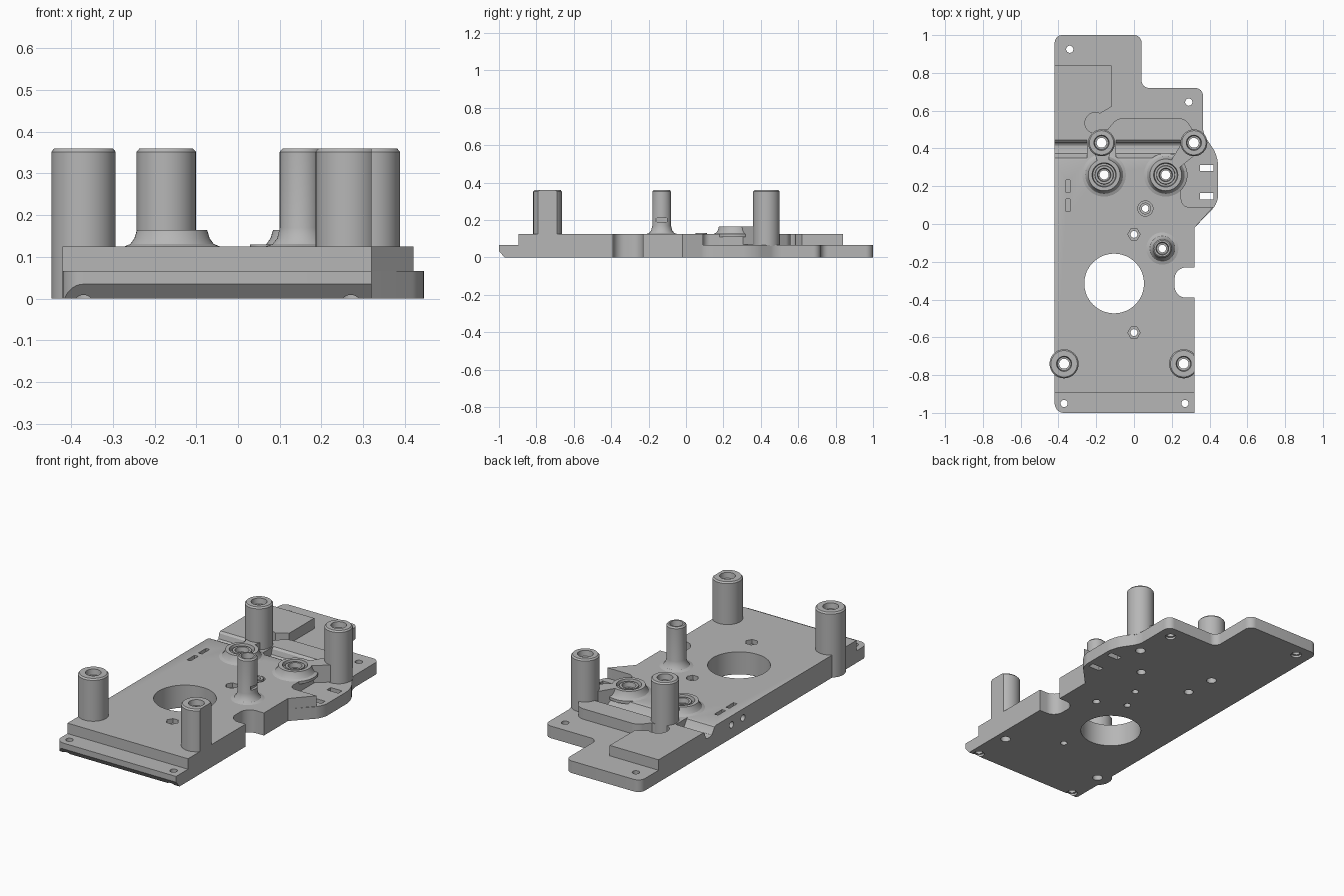
import bpy, bmesh, math
from mathutils import Vector

if "Cube" in bpy.data.objects:
    bpy.data.objects.remove(bpy.data.objects["Cube"])

grey = bpy.data.materials.new("plain grey")
grey.use_nodes = True
COLOUR = (0.47, 0.47, 0.47, 1)
grey.diffuse_color = COLOUR
grey.node_tree.nodes["Principled BSDF"].inputs["Base Color"].default_value = COLOUR
parts = []
FLANGE, DECK, TOP = 0.067, 0.125, 0.36


def finish(name, bm, keep):
    bmesh.ops.recalc_face_normals(bm, faces=bm.faces)
    mesh = bpy.data.meshes.new(name)
    bm.to_mesh(mesh)
    bm.free()
    mesh.materials.append(grey)
    ob = bpy.data.objects.new(name, mesh)
    bpy.context.collection.objects.link(ob)
    if keep:
        parts.append(ob)
    else:
        ob.hide_render = True
    return ob


def rounded(points):
    """Replace each corner given as (x, y, radius) by a short curve."""
    out = []
    for i, p in enumerate(points):
        c = Vector(p[:2])
        if len(p) == 2:
            out.append(c)
            continue
        a, b = Vector(points[i - 1][:2]), Vector(points[(i + 1) % len(points)][:2])
        s, e = c + (a - c).normalized() * p[2], c + (b - c).normalized() * p[2]
        mid = c * 0.83 + (s + e) * 0.085
        for k in range(9):
            t = k / 8
            w = 0.7071
            d = (1 - t) ** 2 + 2 * w * t * (1 - t) + t * t
            out.append((s * (1 - t) ** 2 + c * 2 * w * t * (1 - t) + e * t * t) / d)
    return out


def prism(name, points, lo, hi, keep=False, along_x=False):
    bm = bmesh.new()
    rings = []
    for h in (lo, hi):
        rings.append([bm.verts.new((h, p[0], p[1]) if along_x else (p[0], p[1], h))
                      for p in rounded(points)])
    n = len(rings[0])
    bm.faces.new(rings[0])
    bm.faces.new(rings[1])
    for i in range(n):
        j = (i + 1) % n
        bm.faces.new((rings[0][i], rings[0][j], rings[1][j], rings[1][i]))
    return finish(name, bm, keep)


def circle(x, y, r, n=40):
    return [(x + r * math.cos(math.tau * i / n), y + r * math.sin(math.tau * i / n)) for i in range(n)]


def rect(x0, x1, y0, y1):
    return [(x0, y0), (x1, y0), (x1, y1), (x0, y1)]


def lathe(name, x, y, profile, n=48):
    """Spin a closed (radius, height) profile around a vertical axis."""
    bm = bmesh.new()
    rings = [[bm.verts.new((x + a, y + b, z)) for a, b in circle(0, 0, r, n)] for r, z in profile]
    for k, ring in enumerate(rings):
        nxt = rings[(k + 1) % len(rings)]
        for i in range(n):
            j = (i + 1) % n
            bm.faces.new((ring[i], ring[j], nxt[j], nxt[i]))
    return finish(name, bm, True)


def cut(targets, cutter):
    for ob in targets:
        mod = ob.modifiers.new("cut", "BOOLEAN")
        mod.operation, mod.solver, mod.object = "DIFFERENCE", "EXACT", cutter
        bpy.context.view_layer.objects.active = ob
        bpy.ops.object.modifier_apply(modifier=mod.name)
    bpy.data.objects.remove(cutter)


def drill(targets, x, y, r, lo=-0.1, hi=0.5, n=40):
    cut(targets, prism("drill", circle(x, y, r, n), lo, hi))


# Lower flange and raised deck, sharing the notched right edge
notch = [(0.32, -0.39), (0.215, -0.39, 0.06), (0.215, -0.23, 0.06), (0.32, -0.23), (0.32, -0.02)]
flange = prism("base_flange", [(-0.42, -1, 0.05), (0.32, -1)] + notch + [
    (0.445, 0.11, 0.04), (0.445, 0.36, 0.05), (0.365, 0.48, 0.03), (0.365, 0.72, 0.04),
    (0.04, 0.72, 0.04), (0.04, 1, 0.04), (-0.42, 1, 0.04)], 0, FLANGE, True)
deck = prism("raised_deck", [(-0.42, -0.895), (0.32, -0.895)] + notch + [
    (0.42, 0.09), (0.25, 0.09, 0.04), (0.25, 0.33), (0.38, 0.42), (0.365, 0.48),
    (0.31, 0.5), (0.27, 0.56, 0.03), (-0.09, 0.56, 0.03), (-0.14, 0.5), (-0.18, 0.5),
    (-0.18, 0.585), (-0.12, 0.62), (-0.12, 0.84), (-0.42, 0.84)], FLANGE, DECK, True)
plates = [flange, deck]
drill([deck], -0.205, 0.535, 0.055)

# Rounded lip stepping down to the ear
prism("ear_lip", [(0.40, FLANGE), (0.445, FLANGE), (0.445, 0.075), (0.425, 0.085), (0.42, 0.1),
                  (0.418, 0.115), (0.40, DECK)], 0.085, 0.1, False, True)
bpy.data.objects.remove(bpy.data.objects["ear_lip"])

# Soft cross grooves in the deck
groove = [(0.335, 0.2), (0.335, 0.126), (0.35, 0.12), (0.362, 0.1), (0.374, 0.085), (0.39, 0.08),
          (0.415, 0.08), (0.428, 0.088), (0.435, 0.115), (0.447, 0.126), (0.447, 0.2)]
for x0, x1 in ((-0.5, -0.25), (-0.095, 0.25)):
    cut([deck], prism("groove", groove, x0, x1, along_x=True))

# Under-chamfer along the front edge
cut([flange], prism("chamfer", [(-1.1, -0.1), (-0.97, -0.1), (-0.97, 0), (-1, 0.035), (-1.1, 0.035)],
                    -0.6, 0.6, along_x=True))

# Large opening, screw holes with underside counterbores
drill(plates, -0.105, -0.315, 0.158, n=64)
for x, y in ((-0.34, 0.925), (0.29, 0.645), (-0.37, -0.95), (0.27, -0.95)):
    drill([flange], x, y, 0.019)
    drill([flange], x, y, 0.028, hi=0.012)

# Hexagonal nut pockets
for y in (-0.055, -0.575):
    drill(plates, 0, y, 0.018)
    drill([deck], 0, y, 0.033, lo=0.1, n=6)

# Ear slots, cable-tie slots and their side holes
for y in (0.13, 0.28):
    cut([flange], prism("slot", rect(0.35, 0.42, y, y + 0.033), -0.1, 0.3))
for y in (0.1, 0.2):
    cut(plates, prism("slot", rect(-0.36, -0.338, y - 0.033, y + 0.033), 0.05, 0.3))
    cut(plates, prism("side_hole", circle(y, 0.075, 0.018, 24), -0.5, -0.35, along_x=True))


def post(name, x, y, r, bore, bottom, foot=()):
    drill(plates, x, y, bore)
    return lathe(name, x, y, [(bore, bottom)] + list(foot) + ([] if foot else [(r, bottom)]) + [
        (r, TOP - 0.008), (r - 0.007, TOP), (bore + 0.014, TOP), (bore + 0.01, TOP - 0.03),
        (bore, TOP - 0.03)])


# Tall standoffs; the front right one is trimmed flush with the edge
post("front_right_post", -0.37, -0.74, 0.077, 0.026, 0)
trimmed = post("front_left_post", 0.263, -0.74, 0.077, 0.026, 0.12)
cut([trimmed], prism("trim", rect(0.32, 0.6, -1, -0.5), 0, 0.5))
post("rear_right_post", -0.172, 0.43, 0.071, 0.026, 0.07)
post("rear_left_post", 0.317, 0.43, 0.071, 0.026, FLANGE - 0.005)
flare = [(0.085, 0.12), (0.085, DECK), (0.067, 0.131), (0.056, 0.145), (0.05, 0.17)]
centre = post("centre_post", 0.15, -0.13, 0.05, 0.02, 0.12, flare)
cut([centre], prism("keyhole", rect(0.185, 0.25, -0.16, -0.1), 0.19, 0.21))

# Flared bushing seats, each tied by a web to its rear post
for side, x, px in (("right", -0.158, -0.172), ("left", 0.168, 0.317)):
    drill(plates, x, 0.26, 0.024)
    lathe(side + "_bushing", x, 0.26, [
        (0.024, 0.11), (0.115, 0.11), (0.115, DECK), (0.1, 0.131), (0.09, 0.145), (0.084, 0.165),
        (0.064, 0.165), (0.06, 0.145), (0.05, 0.145), (0.048, 0.16), (0.036, 0.16), (0.032, 0.135),
        (0.024, 0.135)])
    a, b = Vector((x, 0.26)), Vector((px, 0.43))
    d = (b - a).normalized()
    n = Vector((-d.y, d.x)) * 0.055
    a = a + d * 0.066
    prism(side + "_web", [a - n * 0.5, b - n, b + n, a + n * 0.5], 0.07, 0.165, True)
    # Keep the post bore clear of the web
    drill([parts[-1]], px, 0.43, 0.05)

# Small recessed pivot
drill(plates, 0.06, 0.082, 0.018)
drill([deck], 0.06, 0.082, 0.04, lo=0.1)
lathe("pivot_collar", 0.06, 0.082, [(0.018, 0.095), (0.031, 0.095), (0.031, 0.13), (0.018, 0.13)])

bpy.ops.object.select_all(action="DESELECT")
for ob in parts:
    ob.select_set(True)
bpy.context.view_layer.objects.active = flange
bpy.ops.object.shade_smooth_by_angle(angle=math.radians(30))
